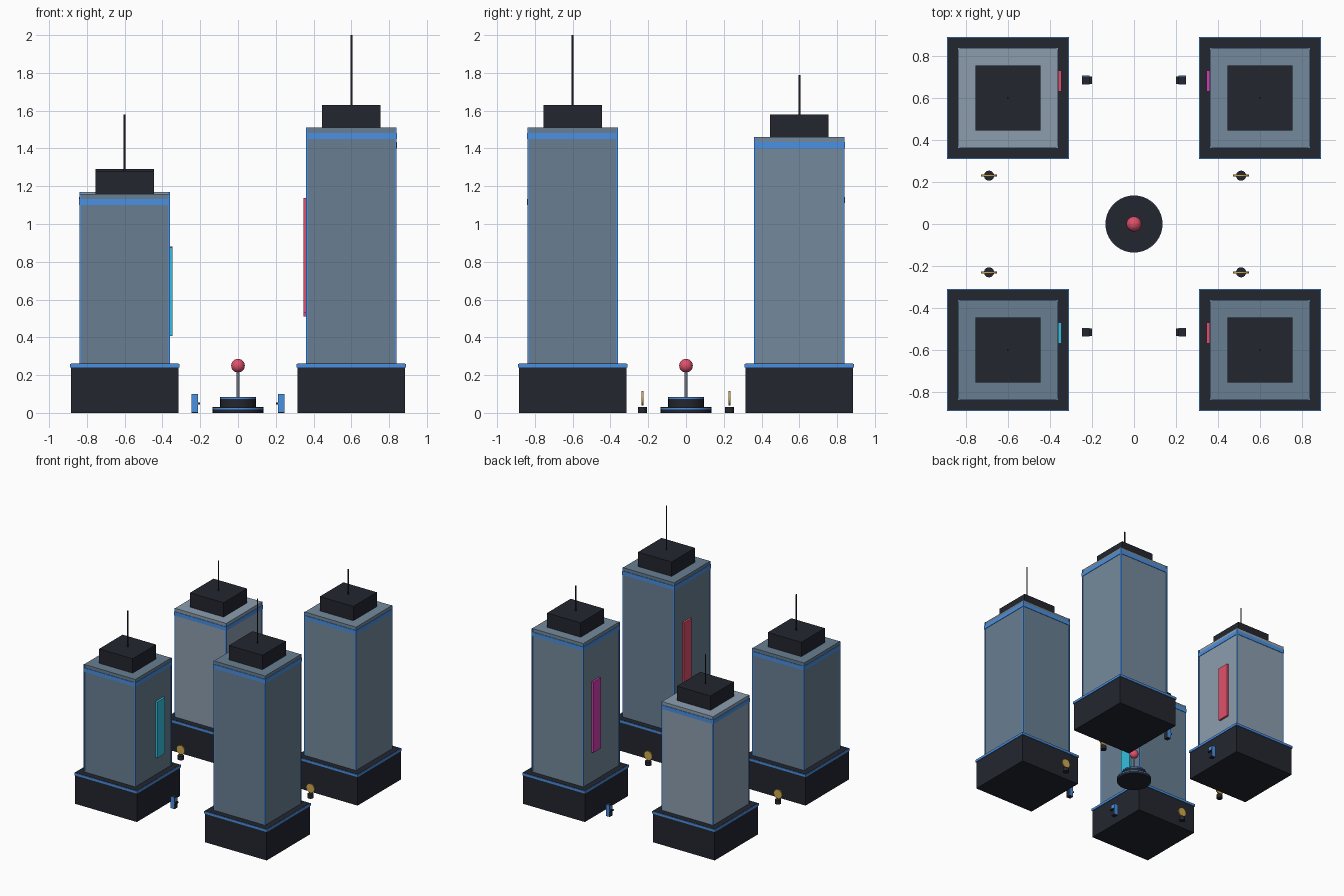
import bpy, bmesh, math
from mathutils import Matrix

if "Cube" in bpy.data.objects:
    bpy.data.objects.remove(bpy.data.objects["Cube"])


def mat(name, hexcol):
    rgb = [int(hexcol[i:i + 2], 16) / 255 for i in (0, 2, 4)]
    lin = [c / 12.92 if c <= 0.04045 else ((c + 0.055) / 1.055) ** 2.4 for c in rgb]
    m = bpy.data.materials.new(name)
    m.diffuse_color = (*lin, 1)
    m.use_nodes = True
    m.node_tree.nodes["Principled BSDF"].inputs["Base Color"].default_value = m.diffuse_color
    return m


dark = mat("dark", "23262F")
blue = mat("blue", "4A90E2")
red = mat("red", "E0506A")
magenta = mat("magenta", "D040B0")
cyan = mat("cyan", "35C0E0")
gold = mat("gold", "D0A850")
steel = mat("steel", "6A7280")
slate = mat("slate", "687F92")
slate_mid = mat("slate_mid", "748A9C")
slate_light = mat("slate_light", "8C9EAF")


def finish(name, bm, material):
    mesh = bpy.data.meshes.new(name)
    bm.to_mesh(mesh)
    bm.free()
    ob = bpy.data.objects.new(name, mesh)
    bpy.context.collection.objects.link(ob)
    mesh.materials.append(material)
    return ob


def add_box(bm, x0, x1, y0, y1, z0, z1):
    m = Matrix.Translation(((x0 + x1) / 2, (y0 + y1) / 2, (z0 + z1) / 2))
    m = m @ Matrix.Diagonal((abs(x1 - x0), abs(y1 - y0), abs(z1 - z0), 1))
    bmesh.ops.create_cube(bm, size=1, matrix=m)


def box(name, x0, x1, y0, y1, z0, z1, material):
    bm = bmesh.new()
    add_box(bm, x0, x1, y0, y1, z0, z1)
    return finish(name, bm, material)


def block(name, x, y, half, z0, z1, material):
    return box(name, x - half, x + half, y - half, y + half, z0, z1, material)


def cyl(name, x, y, z, r, depth, material, sides=32, along_y=False):
    bm = bmesh.new()
    m = Matrix.Translation((x, y, z))
    if along_y:
        m = m @ Matrix.Rotation(math.pi / 2, 4, 'X')
    bmesh.ops.create_cone(bm, cap_ends=True, segments=sides, radius1=r, radius2=r,
                          depth=depth, matrix=m)
    # smooth only the round wall
    for f in bm.faces:
        f.smooth = len(f.verts) == 4
    for e in bm.edges:
        e.smooth = all(f.smooth for f in e.link_faces)
    return finish(name, bm, material)


def tower(tag, x, y, top, tip, wall, sign, sign_y):
    # plinth and its blue trim
    block(tag + "_base", x, y, 0.285, 0, 0.262, dark)
    block(tag + "_base_trim", x, y, 0.29, 0.24, 0.26, blue)
    # glass shaft
    block(tag + "_shaft", x, y, 0.237, 0.25, top, wall)
    block(tag + "_top_band", x, y, 0.241, top - 0.06, top - 0.027, blue)
    # blue strips on the four corners
    bm = bmesh.new()
    for sx in (-1, 1):
        for sy in (-1, 1):
            cx, cy = x + sx * 0.235, y + sy * 0.235
            add_box(bm, cx - 0.005, cx + 0.005, cy - 0.005, cy + 0.005, 0.25, top)
    finish(tag + "_corner_strips", bm, blue)
    # roof plant room and mast
    block(tag + "_roof_box", x, y, 0.155, top, top + 0.12, dark)
    z0 = top + 0.11
    cyl(tag + "_antenna", x, y, (z0 + tip) / 2, 0.005, tip - z0, dark, 8)
    # upright sign on the inner face
    s = -1 if x > 0 else 1
    xs = sorted((x + s * 0.235, x + s * 0.254))
    box(tag + "_sign", xs[0], xs[1], sign_y - 0.05, sign_y + 0.05,
        0.35 * top, 0.754 * top, sign)


tower("front_left_tower", -0.6, -0.6, 1.16, 1.58, slate, cyan, -0.52)
tower("front_right_tower", 0.6, -0.6, 1.51, 2.0, slate, red, -0.52)
tower("back_right_tower", 0.6, 0.6, 1.46, 1.79, slate_mid, magenta, 0.68)
tower("back_left_tower", -0.6, 0.6, 1.17, 1.54, slate_light, red, 0.68)

# central monument
cyl("monument_base", 0, 0, 0.015, 0.134, 0.03, dark, 40)
cyl("monument_base_ring", 0, 0, 0.023, 0.136, 0.008, blue, 40)
cyl("monument_step", 0, 0, 0.055, 0.094, 0.06, dark, 40)
cyl("monument_step_ring", 0, 0, 0.078, 0.096, 0.007, blue, 40)
cyl("monument_pole", 0, 0, 0.15, 0.009, 0.14, steel, 16)
bm = bmesh.new()
bmesh.ops.create_uvsphere(bm, u_segments=32, v_segments=16, radius=0.036,
                          matrix=Matrix.Translation((0, 0, 0.25)))
for f in bm.faces:
    f.smooth = True
finish("monument_ball", bm, red)

# cabinets facing the centre line
for side, s in (("left", -1), ("right", 1)):
    for row, y in (("front", -0.515), ("back", 0.685)):
        n = f"{row}_{side}_cabinet"
        xa, xb = s * 0.247, s * 0.213
        box(n + "_body", xa, xb, y - 0.018, y + 0.018, 0, 0.1, dark)
        for k in (-1, 1):
            box(f"{n}_side_panel", xa, xb, y + k * 0.018, y + k * 0.021, 0.004, 0.099, blue)
        box(n + "_ledge", xb, s * 0.2, y - 0.018, y + 0.018, 0.044, 0.054, dark)
        box(n + "_screen", xb, s * 0.211, y - 0.015, y + 0.015, 0.06, 0.092, blue)

# gold discs on small stands
for side, x in (("left", -0.69), ("right", 0.51)):
    for row, y in (("front", -0.23), ("back", 0.23)):
        cyl(f"{row}_{side}_disc_stand", x, y, 0.016, 0.024, 0.032, dark, 24)
        cyl(f"{row}_{side}_gold_disc", x, y, 0.078, 0.038, 0.009, gold, 32, True)
